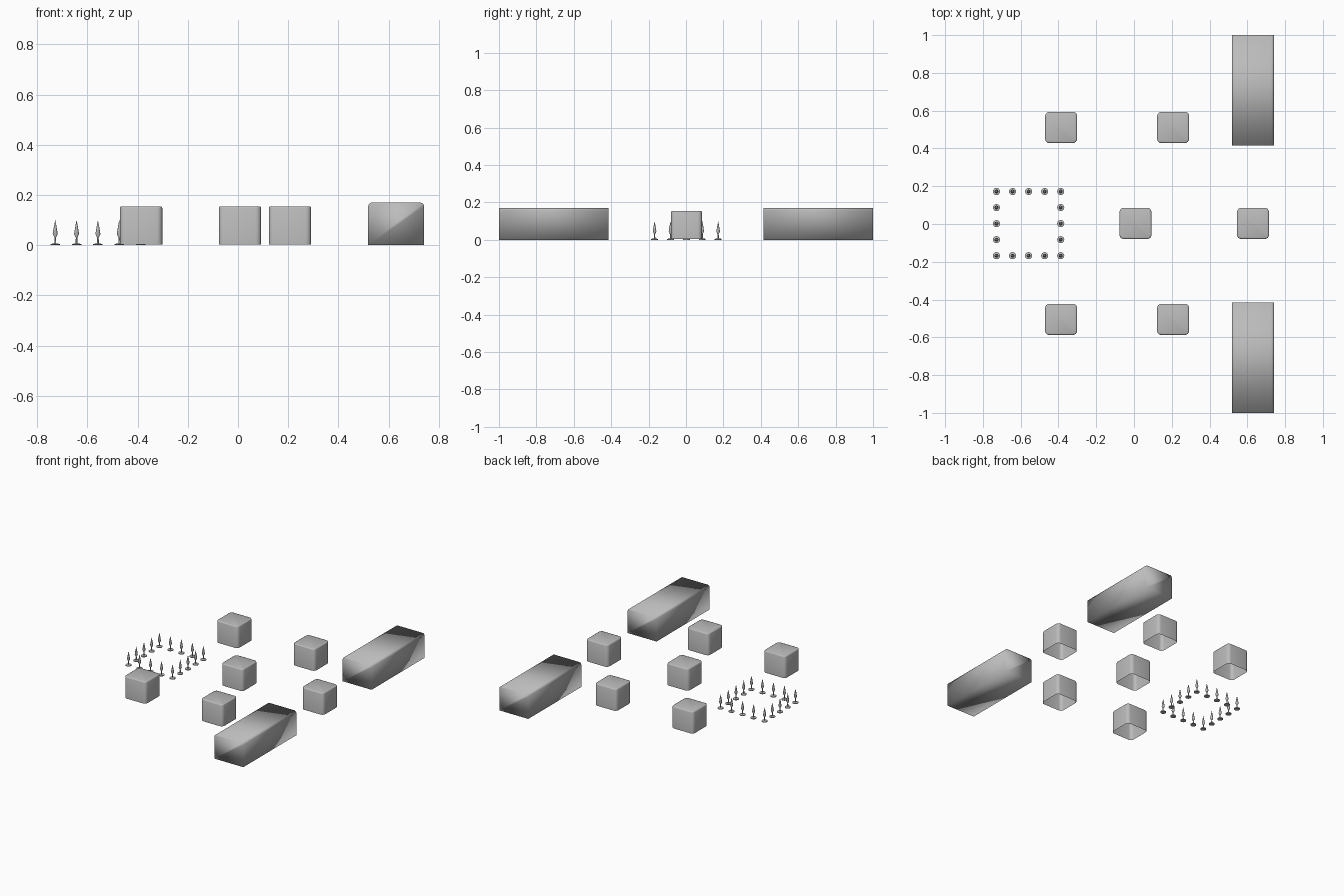
import bpy, bmesh, math
from mathutils import Matrix, Vector

default = bpy.data.objects.get("Cube")
if default:
    bpy.data.objects.remove(default, do_unlink=True)

# One plain grey for everything
grey = bpy.data.materials.new("plain_grey")
grey.use_nodes = True
colour = (0.5, 0.5, 0.5, 1)
grey.diffuse_color = colour
grey.node_tree.nodes["Principled BSDF"].inputs["Base Color"].default_value = colour


def finish(bm, name):
    """Turn a bmesh into smooth shaded mesh data."""
    bmesh.ops.recalc_face_normals(bm, faces=bm.faces[:])
    for f in bm.faces:
        f.smooth = True
    mesh = bpy.data.meshes.new(name)
    bm.to_mesh(mesh)
    bm.free()
    mesh.materials.append(grey)
    return mesh


def place(mesh, name, x, y, z=0):
    ob = bpy.data.objects.new(name, mesh)
    ob.location = (x, y, z)
    bpy.context.collection.objects.link(ob)
    return ob


def box(sx, sy, sz):
    """Box standing on its origin."""
    bm = bmesh.new()
    bmesh.ops.create_cube(bm, size=1, matrix=Matrix.Translation((0, 0, sz / 2))
                          @ Matrix.Diagonal((sx, sy, sz, 1)))
    return bm


def round_edges(bm, test, radius, segments):
    edges = [e for e in bm.edges if test(e)]
    bmesh.ops.bevel(bm, geom=edges, offset=radius, segments=segments,
                    profile=0.5, affect='EDGES', clamp_overlap=True)


def direction(e):
    return (e.verts[1].co - e.verts[0].co).normalized()


# Long blocks: rounded along the two upper long edges, square ends
bar_h = 0.17
bm = box(0.223, 0.585, bar_h)
round_edges(bm, lambda e: abs(direction(e).y) > 0.9
            and e.verts[0].co.z > bar_h / 2, 0.015, 3)
bar_mesh = finish(bm, "long_block")
for side, y in (("front", -0.7075), ("back", 0.7075)):
    place(bar_mesh, side + "_long_block", 0.63, y)

# Small blocks: rounded upright corners, softened top rim, open underneath
block_h = 0.152
bm = box(0.169, 0.165, block_h)
round_edges(bm, lambda e: abs(direction(e).z) > 0.9, 0.022, 4)
round_edges(bm, lambda e: all(v.co.z > block_h - 0.001 for v in e.verts), 0.007, 2)
bmesh.ops.delete(bm, geom=[f for f in bm.faces
                           if f.calc_center_median().z < 0.001], context='FACES')
block_mesh = finish(bm, "small_block")
rows = {"front": (-0.505, (-0.386, 0.207)),
        "middle": (0.003, (0.008, 0.63)),
        "back": (0.511, (-0.386, 0.207))}
for row, (y, xs) in rows.items():
    for side, x in zip(("right", "left"), xs):
        place(block_mesh, f"{row}_{side}_small_block", x, y, 0.003)

# Posts: round foot, thin stem and pointed head, turned from a profile
profile = [(0, 0), (0.019, 0), (0.019, 0.005), (0.004, 0.007), (0.003, 0.03),
           (0.010, 0.045), (0.005, 0.075), (0, 0.1)]
bm = bmesh.new()
points = [bm.verts.new((r, 0, z)) for r, z in profile]
edges = [bm.edges.new(pair) for pair in zip(points, points[1:])]
bmesh.ops.spin(bm, geom=points + edges, cent=(0, 0, 0), axis=(0, 0, 1),
               angle=math.tau, steps=14, use_merge=False)
bmesh.ops.remove_doubles(bm, verts=bm.verts[:], dist=0.0001)
post_mesh = finish(bm, "post")
post_mesh.set_sharp_from_angle(angle=math.radians(50))

# Posts stand around the edge of a square plot
step = 0.085
for i in range(-2, 3):
    for j in range(-2, 3):
        if max(abs(i), abs(j)) == 2:
            place(post_mesh, "post", -0.558 + i * step, 0.002 + j * step)
